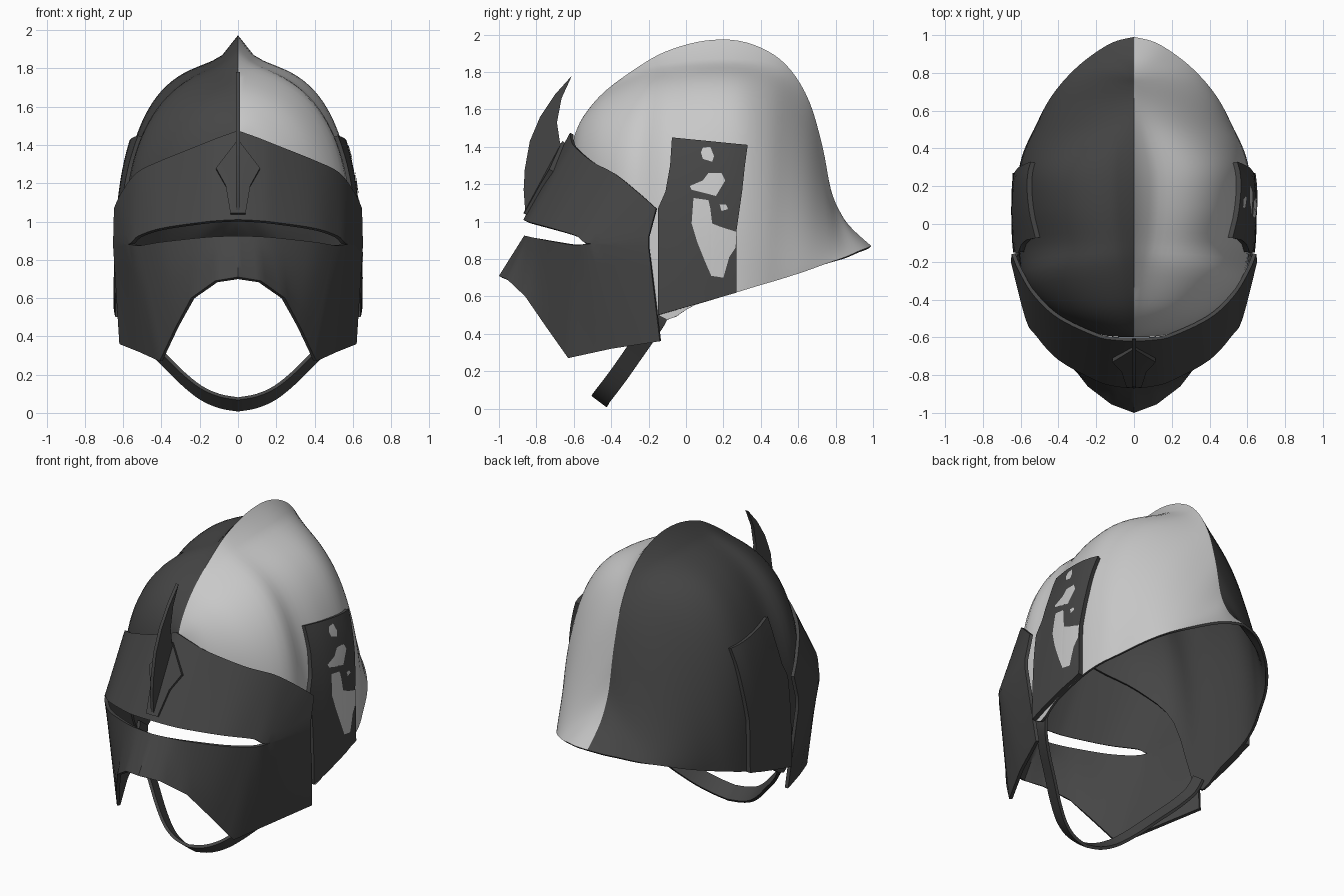
import bpy, bmesh, math
from mathutils import Vector
from mathutils.bvhtree import BVHTree

if "Cube" in bpy.data.objects:
    bpy.data.objects.remove(bpy.data.objects["Cube"])

def material(name, v):
    m = bpy.data.materials.new(name)
    m.diffuse_color = (v, v, v, 1)
    m.use_nodes = True
    m.node_tree.nodes["Principled BSDF"].inputs["Base Color"].default_value = m.diffuse_color
    return m

DARK = material("dark steel", 0.06)
LIGHT = material("light steel", 0.58)

def curve(pts, n):
    """Smooth curve through points of any dimension."""
    out = []
    for i in range(len(pts) - 1):
        p0, p1, p2, p3 = (pts[max(0, min(len(pts) - 1, i + k))] for k in (-1, 0, 1, 2))
        for j in range(n):
            t = j / n
            out.append(tuple(0.5 * (2*b + (c - a)*t + (2*a - 5*b + 4*c - d)*t*t
                                    + (3*b - a - 3*c + d)*t**3)
                             for a, b, c, d in zip(p0, p1, p2, p3)))
    return out + [tuple(pts[-1])]

def straight(pts, n):
    out = [tuple(Vector(a).lerp(Vector(b), j / n)) for a, b in zip(pts, pts[1:]) for j in range(n)]
    return out + [tuple(pts[-1])]

def both_sides(row):
    return [(-x, y, z) for x, y, z in reversed(row[1:])] + list(row)

def loft(bm, rows, skip=lambda c: False):
    vs = [[bm.verts.new(p) for p in r] for r in rows]
    for a, b in zip(vs, vs[1:]):
        for i in range(len(a) - 1):
            q = (a[i], a[i + 1], b[i + 1], b[i])
            if not skip(sum((v.co for v in q), Vector()) / 4):
                bm.faces.new(q)

def finish(name, bm, thick=0.0, offset=-1, mats=(DARK,), rule=None, inner=0):
    bmesh.ops.remove_doubles(bm, verts=bm.verts, dist=0.0004)
    loose = [v for v in bm.verts if not v.link_faces]
    bmesh.ops.delete(bm, geom=loose, context='VERTS')
    bmesh.ops.recalc_face_normals(bm, faces=bm.faces)
    bm.normal_update()
    mid = Vector((0, 0, 0.9))
    if sum(f.normal.dot(f.calc_center_median() - mid) * f.calc_area() for f in bm.faces) < 0:
        bmesh.ops.reverse_faces(bm, faces=bm.faces)
    if rule:
        for f in bm.faces:
            f.material_index = rule(f.calc_center_median())
    me = bpy.data.meshes.new(name)
    bm.to_mesh(me)
    bm.free()
    ob = bpy.data.objects.new(name, me)
    bpy.context.collection.objects.link(ob)
    for m in mats:
        me.materials.append(m)
    bpy.ops.object.select_all(action='DESELECT')
    ob.select_set(True)
    bpy.context.view_layer.objects.active = ob
    if thick:
        s = ob.modifiers.new("thickness", 'SOLIDIFY')
        s.thickness, s.offset = thick, offset
        s.material_offset = s.material_offset_rim = inner
        bpy.ops.object.modifier_apply(modifier=s.name)
    bpy.ops.object.shade_smooth_by_angle(angle=math.radians(35))
    return ob

# Dome: sections from the keel (y, z) to the rim (x, y, z), with roundness and ridge height
STATIONS = [
    (-.60, 1.45, 0, -.60, 1.42, 2, 0),
    (-.55, 1.56, .20, -.58, 1.33, 2, 0),
    (-.43, 1.70, .42, -.47, 1.22, 2.1, .02),
    (-.22, 1.85, .575, -.32, 1.0, 2.3, .07),
    (-.08, 1.92, .612, -.15, .50, 2.6, .12),
    (.10, 1.967, .622, .05, .555, 2.8, .15),
    (.28, 1.967, .615, .25, .615, 2.8, .15),
    (.44, 1.91, .585, .38, .655, 2.3, .12),
    (.56, 1.81, .53, .50, .69, 1.8, .09),
    (.66, 1.64, .46, .64, .735, 1.4, .06),
    (.73, 1.40, .38, .75, .775, 1.15, .04),
    (.775, 1.17, .28, .85, .81, 1, .02),
    (.83, 1.04, .17, .93, .845, 1, 0),
    (.89, .96, .09, .97, .86, 1, 0),
    (.99, .87, 0, .99, .87, 1, 0)]

def section(py, pz, rx, ry, rz, p, h):
    length = max(math.hypot(py - ry, pz - rz), 1e-4)
    k = max(h, 0) / length
    row = []
    for i in range(29):
        a = math.pi / 2 * i / 28
        x = max(rx, 0) * max(math.sin(a), 0) ** (2 / p)
        f = max(math.cos(a), 0) ** (2 / p)
        f = f * (1 - k) + k * math.exp(-x / 0.075) * min(1, f * 3)
        row.append((x, ry + (py - ry) * f, rz + (pz - rz) * f))
    return both_sides(row)

bm = bmesh.new()
loft(bm, [section(*s) for s in curve(STATIONS, 4)])
bvh = BVHTree.FromBMesh(bm)
finish("helmet_dome", bm, 0.015, mats=(LIGHT, DARK), rule=lambda c: 0 if c.x > 0 else 1, inner=1)

# Visor: brow band, eye slot and face guard
TOP = [(0, -.62, 1.475), (.1, -.615, 1.44), (.2, -.595, 1.40), (.4, -.50, 1.32),
       (.53, -.38, 1.255), (.61, -.25, 1.15), (.648, -.16, 1.07)]
SLOT_TOP = [(0, -.87, 1.01), (.1, -.86, 1.005), (.2, -.83, .995), (.4, -.72, .965),
            (.52, -.59, .925), (.575, -.50, .88), (.652, -.20, .92)]
SLOT_LOW = [(0, -.865, .925), (.1, -.85, .922), (.2, -.82, .915), (.4, -.71, .893),
            (.52, -.59, .874), (.575, -.50, .88), (.652, -.20, .86)]
JAW = [(0, -1.0, .71), (.12, -.955, .69), (.245, -.86, .60), (.33, -.75, .44),
       (.41, -.63, .27), (.52, -.40, .32), (.62, -.14, .36)]
top, s_top, s_low = (both_sides(curve(r, 5)) for r in (TOP, SLOT_TOP, SLOT_LOW))
jaw = both_sides(straight(JAW, 5))

def between(a, b, n=5):
    return [[tuple(Vector(p).lerp(Vector(q), i / n)) for p, q in zip(a, b)] for i in range(n + 1)]

bm = bmesh.new()
loft(bm, between(top, s_top))
loft(bm, [s_top, s_low], skip=lambda c: abs(c.x) < 0.575)
loft(bm, between(s_low, jaw))
finish("visor", bm, 0.02)

# Ear plates laid over the dome
def dome_x(y, z):
    hit = bvh.ray_cast(Vector((2, y, z)), Vector((-1, 0, 0)))[0]
    return hit.x if hit else 0.615

LEFT = [(-.15, .50), (-.15, .80), (-.15, 1.07), (-.11, 1.16), (-.085, 1.30), (-.075, 1.45)]
RIGHT = [(.27, .62), (.27, .80), (.27, .95), (.30, 1.16), (.315, 1.30), (.33, 1.41)]
for side, name in ((1, "right_ear_plate"), (-1, "left_ear_plate")):
    bm = bmesh.new()
    rows = []
    for a, b in zip(straight([(*p, 0) for p in LEFT], 4), straight([(*p, 0) for p in RIGHT], 4)):
        pts = [Vector(a).lerp(Vector(b), i / 8) for i in range(9)]
        rows.append([(side * (dome_x(p.x, p.y) + 0.028), p.x, p.y) for p in pts])
    loft(bm, rows)
    finish(name, bm, 0.03)

# Worn light paint patches on the right ear plate
PATCHES = [
    [(.09, 1.395), (.13, 1.40), (.15, 1.35), (.14, 1.32), (.09, 1.335), (.08, 1.37)],
    [(.12, 1.26), (.19, 1.26), (.21, 1.22), (.18, 1.17), (.16, 1.137), (.03, 1.17),
     (.02, 1.19), (.09, 1.22)],
    [(.18, 1.09), (.215, 1.09), (.225, 1.067), (.19, 1.056)],
    [(.04, 1.126), (.12, 1.115), (.13, 1.07), (.14, .99), (.19, .97), (.27, .945),
     (.265, .86), (.225, .80), (.20, .70), (.135, .71), (.10, .79), (.10, .86),
     (.06, .89), (.03, .99)]]
bm = bmesh.new()
for patch in PATCHES:
    bm.faces.new([bm.verts.new((1, y, z)) for y, z in patch])
bmesh.ops.triangulate(bm, faces=bm.faces)
bmesh.ops.subdivide_edges(bm, edges=bm.edges, cuts=3, use_grid_fill=True)
for v in bm.verts:
    v.co.x = dome_x(v.co.y, v.co.z) + 0.033
finish("paint_patches", bm, mats=(LIGHT,))

# Brow horn standing on the centre line
HORN = [(-.61, 1.78), (-.70, 1.68), (-.78, 1.56), (-.835, 1.43), (-.862, 1.28), (-.868, 1.17),
        (-.86, 1.06), (-.82, 1.08), (-.66, 1.38), (-.675, 1.43), (-.69, 1.53), (-.665, 1.66)]
bm = bmesh.new()
bm.faces.new([bm.verts.new((0, y, z)) for y, z in HORN])
finish("brow_horn", bm, 0.02, offset=0)

# Pointed plate under the horn
half = [(.04, 1.045), (.065, 1.19), (.115, 1.28), (0, 1.43)]
bm = bmesh.new()
def brow(x, z):
    return (x, -.638 - (1.475 - z) * 0.538 + abs(x) * 0.1, z)
for s in (1, -1):
    bm.faces.new([bm.verts.new(brow(s * x, z)) for x, z in [(0, 1.045)] + half])
finish("brow_plate", bm, 0.025)

# Chin strap
STRAP = [(0, -.465, .037), (.1, -.455, .055), (.2, -.42, .10), (.3, -.36, .18),
         (.4, -.29, .28), (.5, -.22, .38), (.57, -.16, .47), (.595, -.12, .55)]
path = both_sides(curve(STRAP, 4))
bm = bmesh.new()
loft(bm, [[(x, y + k * 0.04, z - k * 0.03) for x, y, z in path] for k in (-1, 0, 1)])
finish("chin_strap", bm, 0.018)
